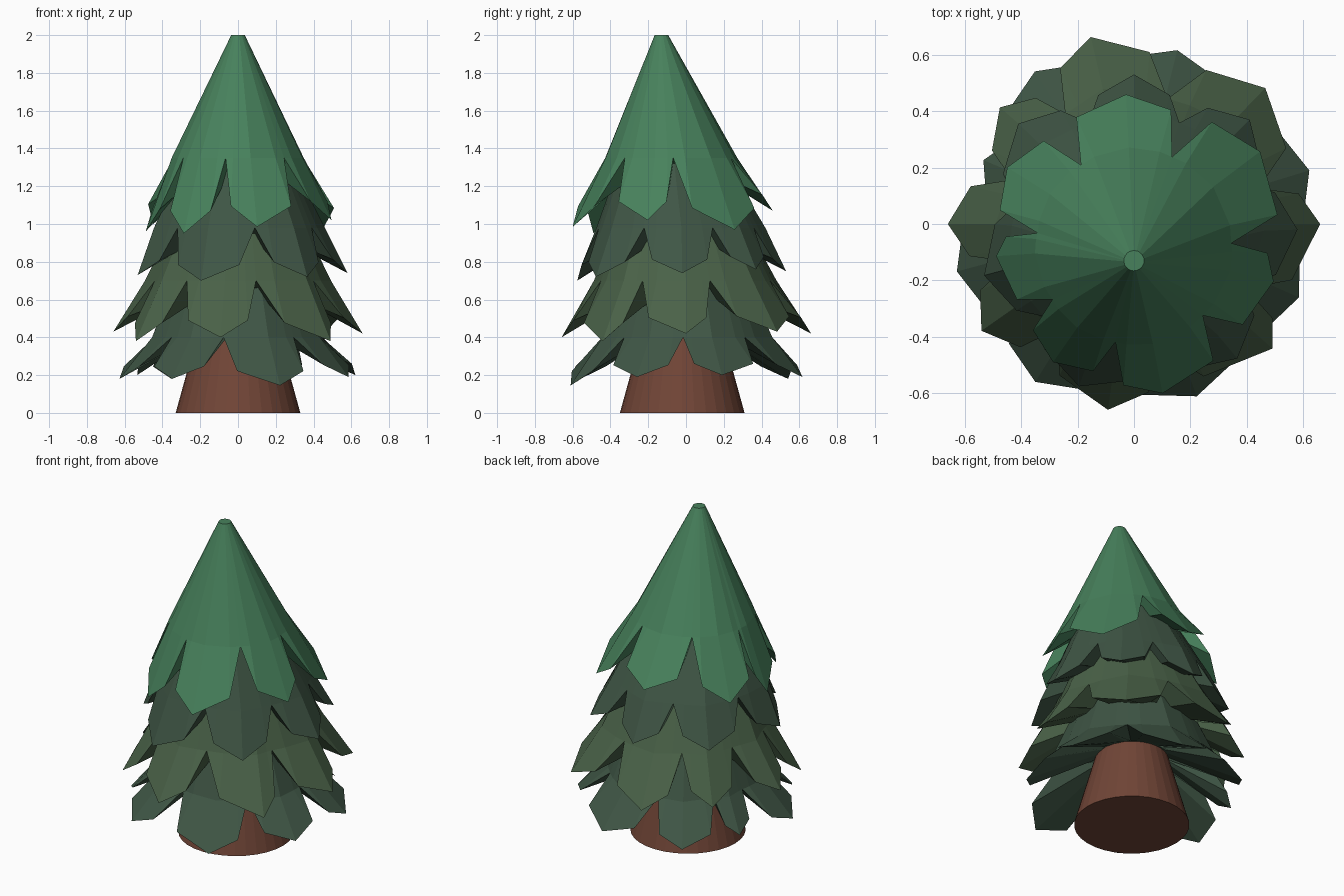
import bpy, bmesh
from math import sin, cos, radians

if "Cube" in bpy.data.objects:
    bpy.data.objects.remove(bpy.data.objects["Cube"])


def paint(obj, name, rgb):
    mat = bpy.data.materials.get(name) or bpy.data.materials.new(name)
    mat.diffuse_color = (*rgb, 1)
    mat.use_nodes = True
    mat.node_tree.nodes["Principled BSDF"].inputs["Base Color"].default_value = mat.diffuse_color
    obj.data.materials.append(mat)


def ring_point(cy, r, a, z):
    return (r * cos(radians(a)), cy + r * sin(radians(a)), z)


def tier(name, top, notch, inner, shoulder, lobes, mat, rgb):
    """Jagged cone. top / notch = (centre y, radius, z); inner = (radius, z);
    shoulder = (fraction from notch to tip, radius factor, ridge factor);
    lobe = (angle of the notch before it, tip angle, tip radius, tip z)."""
    cy, nr, nz = notch
    frac, sr, ridge = shoulder
    # columns of (angle, mid radius, rim radius, rim z)
    cols = []
    for i, (na, ta, tr, tz) in enumerate(lobes):
        nxt = lobes[(i + 1) % len(lobes)][0]
        while nxt < na:
            nxt += 360
        sz = nz + 0.7 * (tz - nz)
        cols += [(na, nr, nr, nz),
                 (na + frac * (ta - na), nr * 1.01, tr * sr, sz),
                 (ta, nr * ridge, tr, tz),
                 (nxt + frac * (ta - nxt), nr * 1.01, tr * sr, sz)]
    bm = bmesh.new()
    rings = [[], [], [], []]
    for a, mr, rr, rz in cols:
        pts = [ring_point(top[0], top[1], a, top[2]),
               ring_point(cy, mr, a, nz),
               ring_point(cy, rr, a, rz),
               ring_point(cy, inner[0], a, inner[1])]
        for ring, p in zip(rings, pts):
            ring.append(bm.verts.new(p))
    n = len(cols)
    for upper, lower in zip(rings, rings[1:]):
        for i in range(n):
            j = (i + 1) % n
            bm.faces.new((upper[i], lower[i], lower[j], upper[j]))
    bm.faces.new(rings[0])
    # the inner ring stays open only where the next part plugs it
    bm.faces.new(rings[3][::-1])
    bmesh.ops.remove_doubles(bm, verts=bm.verts, dist=0.0005)
    bmesh.ops.recalc_face_normals(bm, faces=bm.faces)
    me = bpy.data.meshes.new(name)
    bm.to_mesh(me)
    bm.free()
    obj = bpy.data.objects.new(name, me)
    bpy.context.collection.objects.link(obj)
    paint(obj, mat, rgb)


# Trunk
bpy.ops.mesh.primitive_cone_add(vertices=32, radius1=0.33, radius2=0.17,
                                depth=0.58, location=(0, -0.02, 0.29))
trunk = bpy.context.object
trunk.name = "trunk"
paint(trunk, "bark", (0.165, 0.06, 0.038))

# Foliage, from the crown down
DARK, OLIVE, GREEN = (0.05, 0.093, 0.06), (0.068, 0.122, 0.065), (0.064, 0.222, 0.108)
SOFT, SHARP = (0.3, 0.93, 1.02), (0.35, 0.9, 1.07)

tier("crown", (-0.13, 0.036, 2.0), (-0.08, 0.345, 1.35), (0.22, 1.28), SOFT, [
    (2, 37, 0.56, 0.97), (67, 93, 0.54, 1.07), (123, 148, 0.53, 1.0),
    (172, 184, 0.49, 0.96), (213, 235, 0.50, 0.95), (259, 281, 0.53, 0.985),
    (315, 346, 0.51, 1.02)], "green", GREEN)

tier("upper_branches", (-0.09, 0.2, 1.5), (-0.04, 0.43, 0.98), (0.25, 0.92), SHARP, [
    (25, 45, 0.58, 0.76), (68, 90, 0.57, 0.75), (112, 136, 0.57, 0.75),
    (165, 195, 0.55, 0.73), (222, 250, 0.57, 0.70), (282, 310, 0.57, 0.72),
    (335, 362, 0.58, 0.74)], "dark_green", DARK)

tier("middle_branches", (-0.04, 0.25, 1.2), (0, 0.46, 0.7), (0.28, 0.63), SHARP, [
    (16, 46, 0.67, 0.43), (75, 103, 0.68, 0.42), (122, 139, 0.63, 0.43),
    (160, 180, 0.66, 0.43), (197, 215, 0.66, 0.38), (234, 262, 0.665, 0.40),
    (282, 318, 0.66, 0.38), (330, 360, 0.66, 0.42)], "olive", OLIVE)

tier("lower_branches", (-0.01, 0.28, 0.85), (0, 0.44, 0.4), (0.2, 0.43), (0.32, 0.93, 1.07), [
    (45, 76, 0.635, 0.19), (104, 123, 0.645, 0.18), (146, 157, 0.58, 0.2),
    (172, 195, 0.65, 0.18), (217, 238, 0.66, 0.18), (260, 290, 0.65, 0.145),
    (312, 336, 0.64, 0.19), (358, 377, 0.65, 0.2)], "dark_green", DARK)
